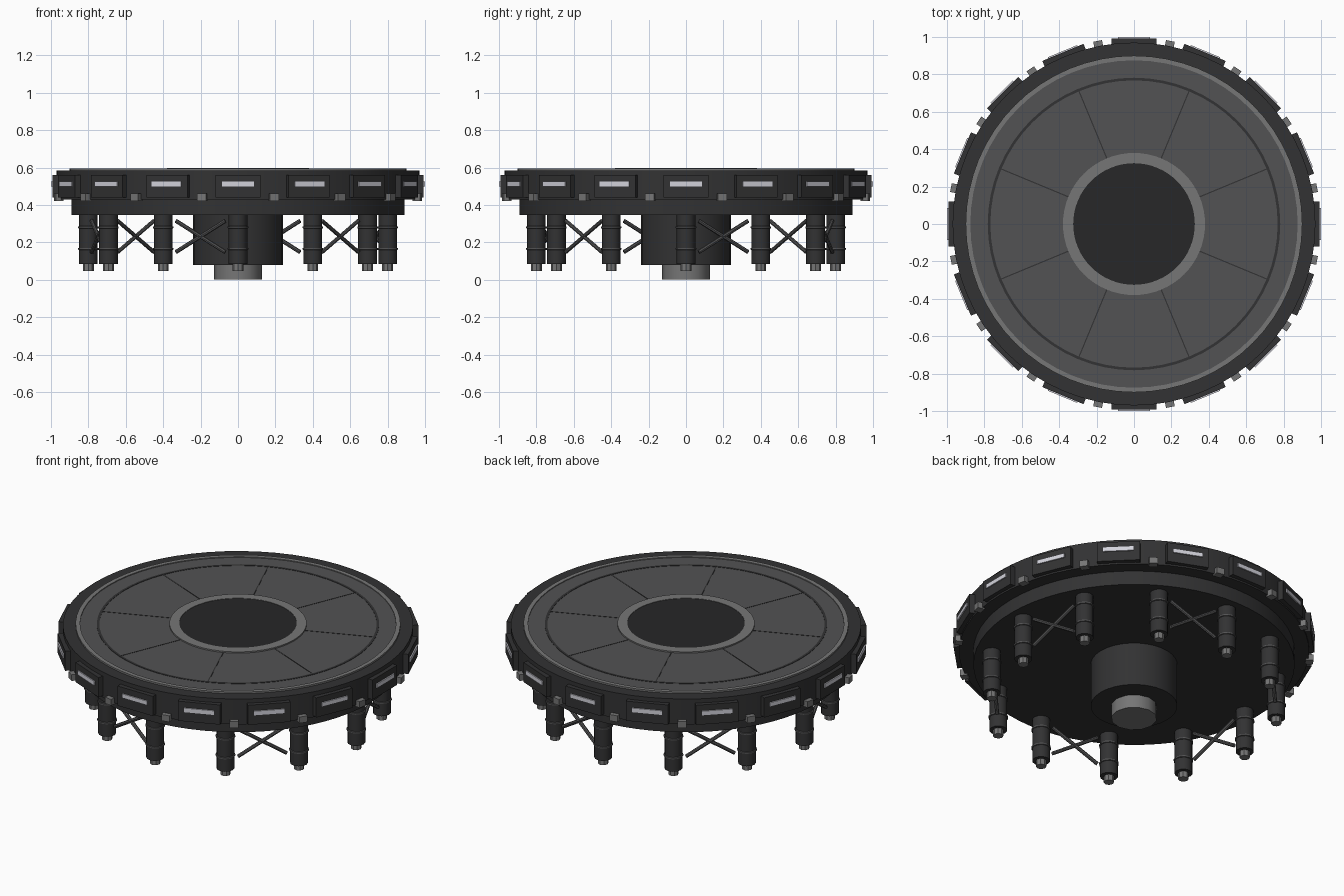
import bpy, bmesh
from math import sin, cos, pi, radians, atan2
from mathutils import Vector, Matrix

if "Cube" in bpy.data.objects:
    bpy.data.objects.remove(bpy.data.objects["Cube"])


def material(name, v, tint=0.0):
    m = bpy.data.materials.new(name)
    m.diffuse_color = (v, v, v + tint, 1)
    m.use_nodes = True
    m.node_tree.nodes["Principled BSDF"].inputs["Base Color"].default_value = m.diffuse_color
    return m


DARK = material("dark_metal", 0.032, 0.001)
PLATE = material("deck_grey", 0.085, 0.002)
TRIM = material("trim_grey", 0.18)
BLACK = material("black", 0.02, 0.001)
LIGHT = material("lamp_white", 0.65, 0.06)


def finish(name, bm, mat, smooth=True):
    bmesh.ops.recalc_face_normals(bm, faces=bm.faces)
    me = bpy.data.meshes.new(name)
    bm.to_mesh(me)
    bm.free()
    ob = bpy.data.objects.new(name, me)
    me.materials.append(mat)
    bpy.context.collection.objects.link(ob)
    if smooth:
        bpy.ops.object.select_all(action='DESELECT')
        ob.select_set(True)
        bpy.context.view_layer.objects.active = ob
        bpy.ops.object.shade_smooth_by_angle(angle=radians(31))
    return ob


def lathe(name, profile, segs, mat, loc=(0, 0, 0), closed=False):
    """Revolve (radius, z) points; open profiles are capped at both ends."""
    bm = bmesh.new()
    rings = [[bm.verts.new((r * cos(2 * pi * i / segs) + loc[0],
                            r * sin(2 * pi * i / segs) + loc[1], z + loc[2]))
              for i in range(segs)] for r, z in profile]
    pairs = list(zip(rings, rings[1:]))
    if closed:
        pairs.append((rings[-1], rings[0]))
    else:
        bm.faces.new(rings[0])
        bm.faces.new(rings[-1])
    for a, b in pairs:
        for i in range(segs):
            j = (i + 1) % segs
            bm.faces.new((a[i], a[j], b[j], b[i]))
    return finish(name, bm, mat)


def rim_box(name, angle, r0, r1, width, z0, z1, mat):
    """Box lying between two radii at the given angle."""
    bm = bmesh.new()
    m = (Matrix.Rotation(angle, 4, 'Z')
         @ Matrix.Translation(((r0 + r1) / 2, 0, (z0 + z1) / 2))
         @ Matrix.Diagonal((r1 - r0, width, z1 - z0, 1)))
    bmesh.ops.create_cube(bm, size=1, matrix=m)
    return finish(name, bm, mat, False)


def rod(name, a, b, radius, mat):
    a, b = Vector(a), Vector(b)
    d = b - a
    bm = bmesh.new()
    m = Matrix.Translation((a + b) / 2) @ d.to_track_quat('Z', 'Y').to_matrix().to_4x4()
    bmesh.ops.create_cone(bm, cap_ends=True, segments=8, radius1=radius,
                          radius2=radius, depth=d.length, matrix=m)
    return finish(name, bm, mat)


# Main platform: outer rim, lower disc and deck
lathe("outer_rim", [(0.86, 0.43), (0.97, 0.43), (0.97, 0.585), (0.86, 0.585)], 64, DARK, closed=True)
lathe("lower_disc", [(0.89, 0.345), (0.89, 0.44)], 64, DARK)
lathe("deck_plate", [(0.88, 0.43), (0.88, 0.59)], 64, PLATE)
lathe("deck_edge_trim", [(0.875, 0.57), (0.90, 0.57), (0.90, 0.595), (0.875, 0.595)], 64, TRIM, closed=True)
lathe("deck_seam_ring", [(0.768, 0.58), (0.782, 0.58), (0.782, 0.592), (0.768, 0.592)], 64, DARK, closed=True)
lathe("centre_trim", [(0.325, 0.57), (0.38, 0.57), (0.38, 0.598), (0.325, 0.598)], 64, TRIM, closed=True)
lathe("centre_disc", [(0.33, 0.57), (0.33, 0.596)], 64, BLACK)
for k in range(8):
    rim_box("deck_seam", radians(22.5 + 45 * k), 0.375, 0.77, 0.006, 0.58, 0.5915, DARK)

# Hub underneath
lathe("hub", [(0.24, 0.08), (0.24, 0.36)], 32, DARK)
lathe("hub_foot", [(0.127, 0.0), (0.127, 0.09)], 12, TRIM)

# Lamp panels and small blocks around the rim
for k in range(16):
    a = 2 * pi * k / 16
    rim_box("lamp_panel", a, 0.95, 0.993, 0.238, 0.44, 0.56, DARK)
    rim_box("lamp_strip", a, 0.98, 1.0, 0.17, 0.499, 0.524, LIGHT)
    rim_box("rim_block", a + pi / 16, 0.955, 0.998, 0.048, 0.422, 0.46, TRIM)

# Twelve support legs with collars and feet
R = 0.8
for k in range(12):
    a = 2 * pi * k / 12
    p = (R * cos(a), R * sin(a), 0)
    lathe("leg", [(0.05, 0.083), (0.05, 0.355)], 12, DARK, p)
    lathe("leg_foot", [(0.029, 0.047), (0.029, 0.09)], 8, TRIM, p)
    for z in (0.165, 0.28):
        lathe("leg_collar", [(0.045, z - 0.008), (0.055, z - 0.004),
                             (0.055, z + 0.004), (0.045, z + 0.008)], 12, PLATE, p)

# Crossed braces between every second pair of legs
for k in range(6):
    a, b = radians(60 * k), radians(60 * k + 30)
    p, q = Vector((R * cos(a), R * sin(a), 0)), Vector((R * cos(b), R * sin(b), 0))
    s, t = p.lerp(q, 0.17), p.lerp(q, 0.83)
    lo, hi = Vector((0, 0, 0.148)), Vector((0, 0, 0.315))
    rod("brace", s + lo, t + hi, 0.011, PLATE)
    rod("brace", s + hi, t + lo, 0.011, PLATE)
